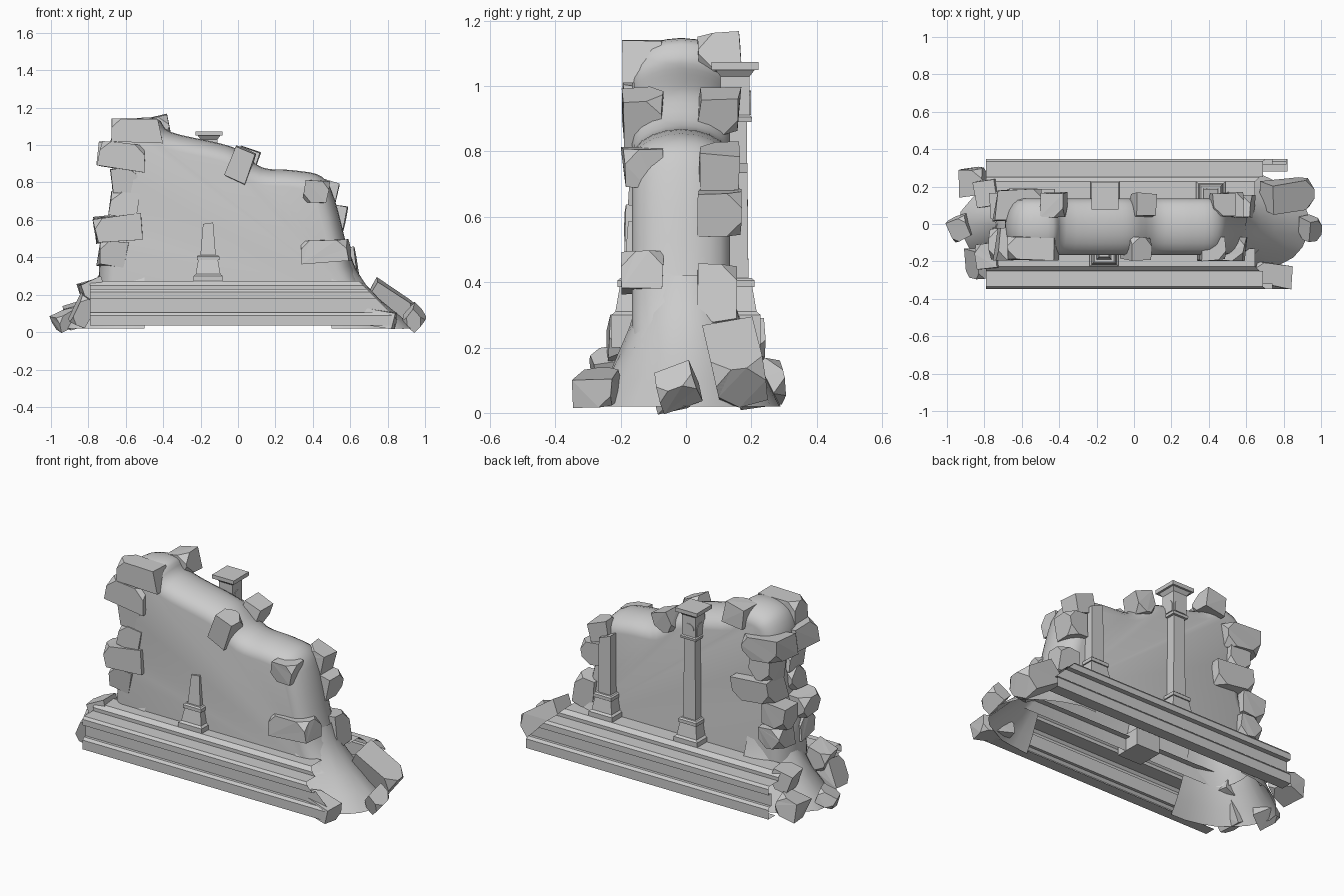
import bpy, bmesh, math, random
from mathutils import Vector, Euler

random.seed(7)

cube = bpy.data.objects.get("Cube")
if cube:
    bpy.data.objects.remove(cube)

stone_mat = bpy.data.materials.new("weathered grey stone")
stone_mat.use_nodes = True
GREY = (0.6, 0.6, 0.6, 1)
stone_mat.diffuse_color = GREY
stone_mat.node_tree.nodes["Principled BSDF"].inputs["Base Color"].default_value = GREY


def finish(name, bm, smooth=False):
    """Turn the bmesh into a named stone object, optionally smooth shaded."""
    bmesh.ops.recalc_face_normals(bm, faces=bm.faces)
    mesh = bpy.data.meshes.new(name)
    bm.to_mesh(mesh)
    bm.free()
    mesh.materials.append(stone_mat)
    obj = bpy.data.objects.new(name, mesh)
    bpy.context.collection.objects.link(obj)
    if smooth:
        bpy.ops.object.select_all(action='DESELECT')
        obj.select_set(True)
        bpy.context.view_layer.objects.active = obj
        bpy.ops.object.shade_smooth_by_angle(angle=math.radians(40))


def loft(bm, rings, closed=False):
    """Bridge point rings with quads and return the vertex rings."""
    rows = [[bm.verts.new(point) for point in ring] for ring in rings]
    count = len(rows[0])
    for low, high in zip(rows, rows[1:]):
        for i in range(count if closed else count - 1):
            j = (i + 1) % count
            bm.faces.new((low[i], low[j], high[j], high[i]))
    return rows


def smooth_path(points, steps=4):
    """Catmull-Rom curve through the points."""
    path = [Vector(point) for point in points]
    path = [2 * path[0] - path[1]] + path + [2 * path[-1] - path[-2]]
    curve = []
    for a, b, c, d in zip(path, path[1:], path[2:], path[3:]):
        for k in range(steps):
            t = k / steps
            curve.append(b + (c - a) * t / 2 + (a - 2.5 * b + 2 * c - d / 2) * t * t
                         + (3 * b - a - 3 * c + d) * t ** 3 / 2)
    return curve + [path[-2]]


# Crumbling wall: rounded over along its broken outline
outline = smooth_path([
    (-.75, .2), (-.73, .47), (-.67, .6), (-.65, .85), (-.69, .97), (-.65, 1.09), (-.56, 1.14),
    (-.43, 1.14), (-.36, 1.07), (-.1, 1.01), (.01, .97), (.13, .88), (.3, .865),
    (.45, .83), (.52, .7), (.61, .36), (.7, .2)])
inward = []
for i in range(len(outline)):
    before, after = outline[max(i - 3, 0)], outline[min(i + 3, len(outline) - 1)]
    along = (after - before).normalized()
    inward.append(Vector((along.y, -along.x)))
rings = []
for k in range(11):
    angle = math.pi * (k / 10 - .5)
    inset = .09 * (1 - math.cos(angle))
    ring = [point + normal * inset for point, normal in zip(outline, inward)]
    rings.append([(p.x, .15 * math.sin(angle) - .015, max(p.y, .2)) for p in ring])
bm = bmesh.new()
rows = loft(bm, rings)
bm.faces.new(rows[0])
bm.faces.new(rows[-1])
finish("broken_wall", bm, smooth=True)


# Rubble mounds flaring out at both ends
def mound(name, side, inner, foot, curl):
    """Half-round skirt that narrows from the foot up to the wall end."""
    levels = []
    for step in range(6):
        t = step / 5
        reach = inner + (foot - inner) * (1 - t) ** curl
        half = .13 + .16 * (1 - t) ** 1.4
        ring = []
        for k in range(15):
            angle = math.pi * (k / 14 - .5)
            rough = random.uniform(.97, 1.02)
            ring.append((side * (.5 + reach * rough * math.cos(angle)),
                         half * rough * math.sin(angle), .02 + .4 * t))
        levels.append(ring)
    bm = bmesh.new()
    loft(bm, levels)
    finish(name, bm, smooth=True)


mound("right_end_mound", 1, .1, .45, 1.6)
mound("left_end_mound", -1, .2, .43, 1.3)

# Moulded plinth steps: two projecting bands and a ledge, broken off at one end
profile = [(.28, .035), (.347, .035), (.347, .09), (.335, .105), (.318, .105),
           (.318, .18), (.347, .18), (.347, .215), (.335, .23),
           (.25, .23), (.25, .25), (.228, .272), (.13, .272)]
for name, side in (("front_steps", -1), ("back_steps", 1)):
    bm = bmesh.new()
    whole_end = [(-.79, side * y, z) for y, z in profile]
    broken_end = [(.82 - max(0, z - .1), side * y, z) for y, z in profile]
    loft(bm, [whole_end, broken_end])
    finish(name, bm)


# Engaged pillars: square stacked sections, whole or snapped off
def pillar(name, x, side, sections, slant=0):
    bm = bmesh.new()
    corners = ((-1, -1), (1, -1), (1, 1), (-1, 1))
    rows = loft(bm, [[(x + a * half, side * .15 + b * half, z) for a, b in corners]
                     for z, half in sections], closed=True)
    for vert in rows[-1]:
        vert.co.z += slant if vert.co.x > x else -slant
    bm.faces.new(rows[0])
    bm.faces.new(rows[-1])
    finish(name, bm)


base = [(.2, .078), (.3, .078), (.31, .066), (.385, .053), (.385, .06),
        (.405, .06), (.412, .052), (.412, .041)]
capital = [(.89, .036), (.89, .05), (.905, .052), (.912, .045), (1.03, .045),
           (1.05, .06), (1.05, .072), (1.073, .072)]
pillar("tall_back_pillar", -.155, 1, base + capital)
pillar("short_back_pillar", .41, 1, base + [(.75, .038)], slant=-.015)
pillar("front_pillar_stub", -.16, -1, base + [(.582, .027)], slant=.004)

# Raised arches on the capital of the tall pillar
for turns, name in enumerate(("left_arch", "back_arch", "right_arch")):
    radius = .036
    arch = [(-radius, .912), (radius, .912)]
    for i in range(11):
        angle = math.pi * i / 10
        arch.append((radius * math.cos(angle), .95 + radius * math.sin(angle)))
    turn = Euler((0, 0, turns * math.pi / 2)).to_matrix()
    centre = Vector((-.155, .15, 0))
    bm = bmesh.new()
    rows = loft(bm, [[centre + turn @ Vector((depth, u, z)) for u, z in arch]
                     for depth in (.043, .049)], closed=True)
    bm.faces.new(rows[-1])
    finish(name, bm)


def stone(name, centre, size, turn=(0, 0, 0)):
    """Rough block: an uneven box with a few chipped corners."""
    bm = bmesh.new()
    bmesh.ops.create_cube(bm, size=1)
    for vert in bm.verts:
        vert.co = [c * random.uniform(.76, 1.02) for c in vert.co]
    bmesh.ops.scale(bm, vec=size, verts=bm.verts)
    chipped = random.sample(list(bm.verts), 3)
    bmesh.ops.bevel(bm, geom=chipped, offset=min(size) * .35, affect='VERTICES', segments=1)
    rot = Euler([math.radians(t) for t in turn]).to_matrix()
    for vert in bm.verts:
        vert.co = rot @ vert.co + Vector(centre)
    bmesh.ops.convex_hull(bm, input=bm.verts)
    bmesh.ops.dissolve_limit(bm, angle_limit=math.radians(4), verts=bm.verts, edges=bm.edges)
    finish(name, bm)


# Corner blocks stacked up the ragged end, with longer courses on each face
left_edge = (-.75, -.77, -.69, -.68, -.75)
for face, side, long_courses in (("front", -1, (1, 4)), ("back", 1, (2, 4))):
    for course, edge in enumerate(left_edge):
        width, depth = (.27, .19) if course in long_courses else (.16, .16)
        stone(f"{face}_corner_block_{course + 1}", (edge + width / 2, side * .1, .42 + .13 * course),
              (width, depth, .15), (0, 6 * (-1) ** course, 0))

# Blocks standing proud of the wall: x, z, width, height, tilt
for name, x, z, width, height, tilt in (
        ("front_crown_block", -.54, 1.075, .29, .135, 0),
        ("back_crown_block", -.43, 1.095, .14, .14, -8),
        ("front_wedge", .01, .895, .13, .2, 20),
        ("back_wedge", .05, .92, .13, .13, 20),
        ("front_shoulder_block", .42, .75, .14, .13, 8),
        ("back_shoulder_block", .47, .75, .14, .13, 15),
        ("front_low_block", .465, .43, .29, .135, -3),
        ("back_side_block", .52, .62, .13, .15, 8),
        ("back_low_block", .57, .36, .14, .2, -10)):
    y = -.13 if name.startswith("front") else .1
    stone(name, (x, y, z), (width, .14, height), (0, tilt, 0))

# Fallen rubble around the foot
stone("large_fallen_block", (.82, .16, .15), (.3, .17, .16), (15, 35, 8))
stone("right_rubble", (.94, -.025, .075), (.1, .13, .11), (25, 40, 15))
stone("left_rubble", (-.93, -.02, .065), (.12, .13, .09), (10, -25, 20))
stone("front_left_rubble", (-.83, -.21, .11), (.1, .17, .18), (10, 25, 10))
stone("back_left_rubble", (-.86, .23, .09), (.15, .15, .13), (10, -15, 5))
stone("front_right_rubble", (.74, -.27, .08), (.22, .13, .1), (0, 10, -10))
for face, side in (("front", -1), ("back", 1)):
    stone(f"{face}_step_rubble", (-.78, side * .17, .22), (.14, .16, .13), (0, -20, 10))
